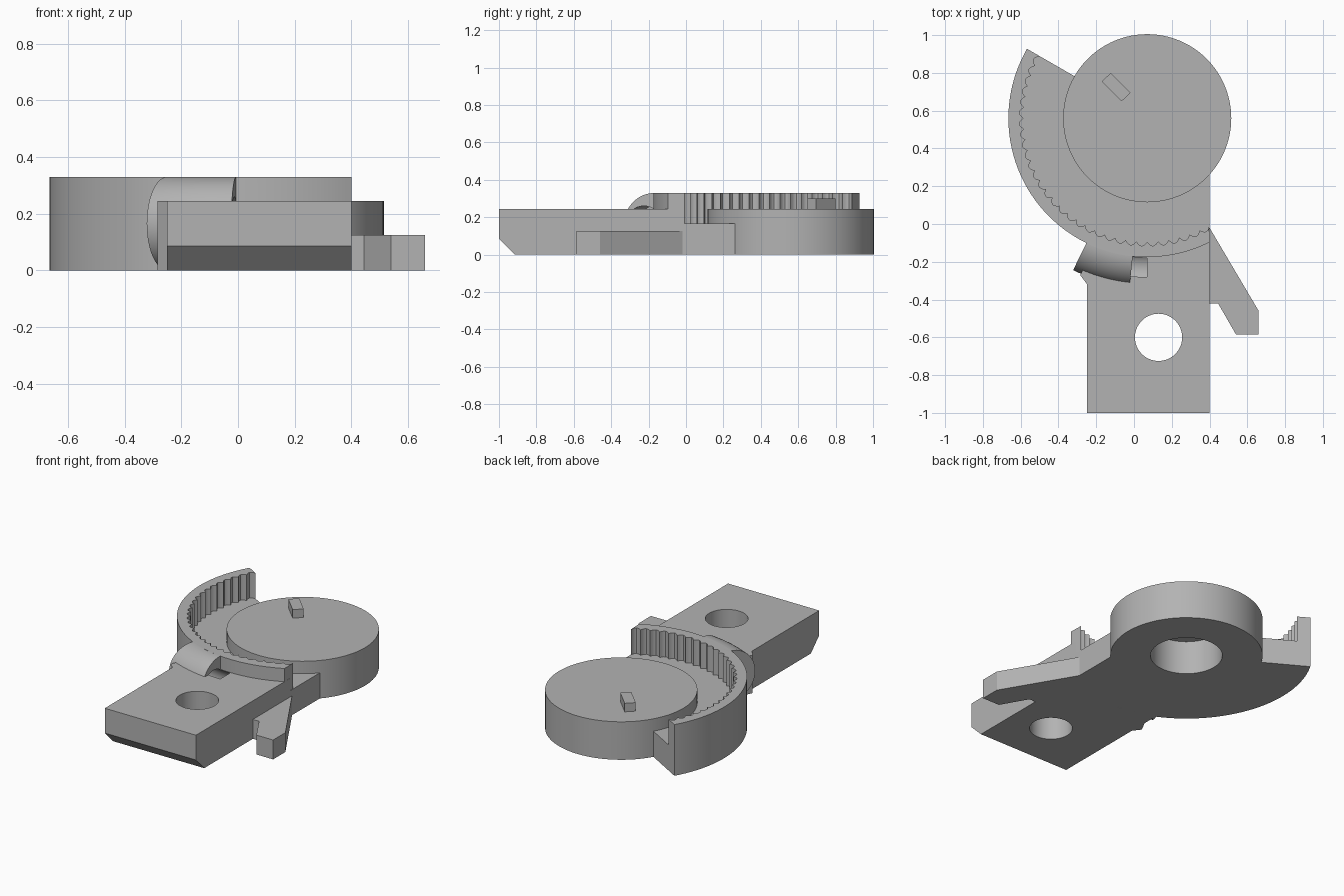
import bpy, bmesh
from math import sin, cos, acos, pi, radians, degrees
from mathutils import Vector

old = bpy.data.objects.get("Cube")
if old:
    bpy.data.objects.remove(old, do_unlink=True)

CX, CY = 0.07, 0.56            # pivot centre
SIDE = 0.40                    # straight flank
TOP, FLOOR, RIM = 0.245, 0.165, 0.33

grey = bpy.data.materials.new("plain grey")
grey.use_nodes = True
grey.diffuse_color = (0.45, 0.45, 0.45, 1)
grey.node_tree.nodes["Principled BSDF"].inputs["Base Color"].default_value = grey.diffuse_color


def polar(r, deg):
    return (CX + r * cos(radians(deg)), CY + r * sin(radians(deg)))


def arc(r, start, end, steps):
    return [polar(r, start + (end - start) * i / steps) for i in range(steps + 1)]


def flank_angle(r):
    """Angle at which a circle of radius r meets the straight flank."""
    return 360 - degrees(acos((SIDE - CX) / r))


def finish(name, bm):
    bmesh.ops.recalc_face_normals(bm, faces=bm.faces)
    mesh = bpy.data.meshes.new(name)
    bm.to_mesh(mesh)
    bm.free()
    ob = bpy.data.objects.new(name, mesh)
    bpy.context.collection.objects.link(ob)
    mesh.materials.append(grey)
    return ob


def prism(name, outline, z0, z1):
    bm = bmesh.new()
    face = bm.faces.new([bm.verts.new((x, y, z0)) for x, y in outline])
    up = bmesh.ops.extrude_face_region(bm, geom=[face])["geom"]
    verts = [v for v in up if isinstance(v, bmesh.types.BMVert)]
    bmesh.ops.translate(bm, verts=verts, vec=(0, 0, z1 - z0))
    return finish(name, bm)


def sweep(name, profile, start, end, steps):
    """Carry a closed (radius, z) profile round the pivot."""
    bm = bmesh.new()
    rings = []
    for i in range(steps + 1):
        a = start + (end - start) * i / steps
        rings.append([bm.verts.new((*polar(r, a), z)) for r, z in profile])
    n = len(profile)
    for a, b in zip(rings, rings[1:]):
        for j in range(n):
            k = (j + 1) % n
            bm.faces.new((a[j], a[k], b[k], b[j]))
    bm.faces.new(rings[0])
    bm.faces.new(rings[-1])
    return finish(name, bm)


def circle(x, y, r, n=64):
    return [(x + r * cos(2 * pi * i / n), y + r * sin(2 * pi * i / n)) for i in range(n)]


def cut(ob, cutter):
    mod = ob.modifiers.new("cut", "BOOLEAN")
    mod.operation = "DIFFERENCE"
    mod.solver = "EXACT"
    mod.object = cutter
    bpy.context.view_layer.objects.active = ob
    bpy.ops.object.modifier_apply(modifier=mod.name)


# Round hub with a blind bore from below
hub = prism("hub", circle(CX, CY, 0.445, 96), 0, TOP)
bore = prism("bore_cutter", circle(CX, CY, 0.21), -0.1, 0.215)
cut(hub, bore)

# Floor between hub and rim
floor = prism("floor", arc(0.69, 150, flank_angle(0.69), 60) + [(SIDE, 0.3)]
              + arc(0.3, 322, 150, 40), 0, FLOOR)

# Rim with a scalloped inner face
teeth, sub = 30, 6
last = flank_angle(0.66)
inner = []
for i in range(teeth * sub + 1):
    t = i / sub
    inner.append(polar(0.655 + 0.022 * abs(sin(pi * t)), last + (150 - last) * t / teeth))
rim = prism("rim", arc(0.735, 150, flank_angle(0.735), 72) + inner, 0, RIM)

# Handle plate with a chamfered lower front edge and a round hole
LEFT = -0.25
left_angle = 180 + degrees(acos((CX - LEFT) / 0.69))
handle = prism("handle", [(LEFT, -1), (SIDE, -1)]
               + arc(0.69, flank_angle(0.69), left_angle, 24), 0, TOP)
hole = prism("hole_cutter", circle(0.13, -0.6, 0.125), -0.1, 0.4)
cut(handle, hole)

bm = bmesh.new()
bm.from_mesh(handle.data)
res = bmesh.ops.bisect_plane(bm, geom=bm.verts[:] + bm.edges[:] + bm.faces[:],
                             plane_co=(0, -1, 0.085), plane_no=Vector((0, -1, -1)),
                             clear_outer=True)
bmesh.ops.holes_fill(bm, edges=[e for e in bm.edges if e.is_boundary])
bmesh.ops.recalc_face_normals(bm, faces=bm.faces)
bm.to_mesh(handle.data)
bm.free()

# Rounded hump outside the rim, with a curved channel running out of it
half = RIM / 2
profile = [(0.70, 0)] + [(0.73 + half * cos(a), half + half * sin(a))
                         for a in (-pi / 2 + pi * i / 24 for i in range(25))] + [(0.70, RIM)]
hump = sweep("hump", profile, 244, 264, 20)
channel = sweep("channel_cutter", [(0.79 + 0.095 * cos(2 * pi * i / 32),
                                    half + 0.095 * sin(2 * pi * i / 32)) for i in range(32)],
                247, 270, 20)
for part in (hump, handle, rim):
    cut(part, channel)

# Small gusset joining hump and handle
gusset = prism("gusset", [(LEFT + 0.01, -0.33), (-0.285, -0.27), (-0.25, -0.2),
                          (LEFT + 0.01, -0.2)], 0, TOP)

# Angled finger lever
lever = prism("lever", [(SIDE - 0.01, -0.02), (SIDE, -0.02), (0.66, -0.46), (0.66, -0.585),
                        (0.54, -0.585), (0.445, -0.42), (SIDE - 0.01, -0.42)], 0, 0.125)

# Slanted key on top of the hub
key = prism("key", [(-0.17, 0.755), (-0.065, 0.65), (-0.018, 0.695), (-0.123, 0.80)],
            TOP - 0.02, 0.30)

for cutter in (bore, hole, channel):
    bpy.data.objects.remove(cutter, do_unlink=True)

# Smooth shading with crisp edges
bpy.ops.object.select_all(action="DESELECT")
for ob in (hub, floor, rim, handle, hump, gusset, lever, key):
    ob.select_set(True)
bpy.context.view_layer.objects.active = hub
bpy.ops.object.shade_smooth_by_angle(angle=radians(30))
